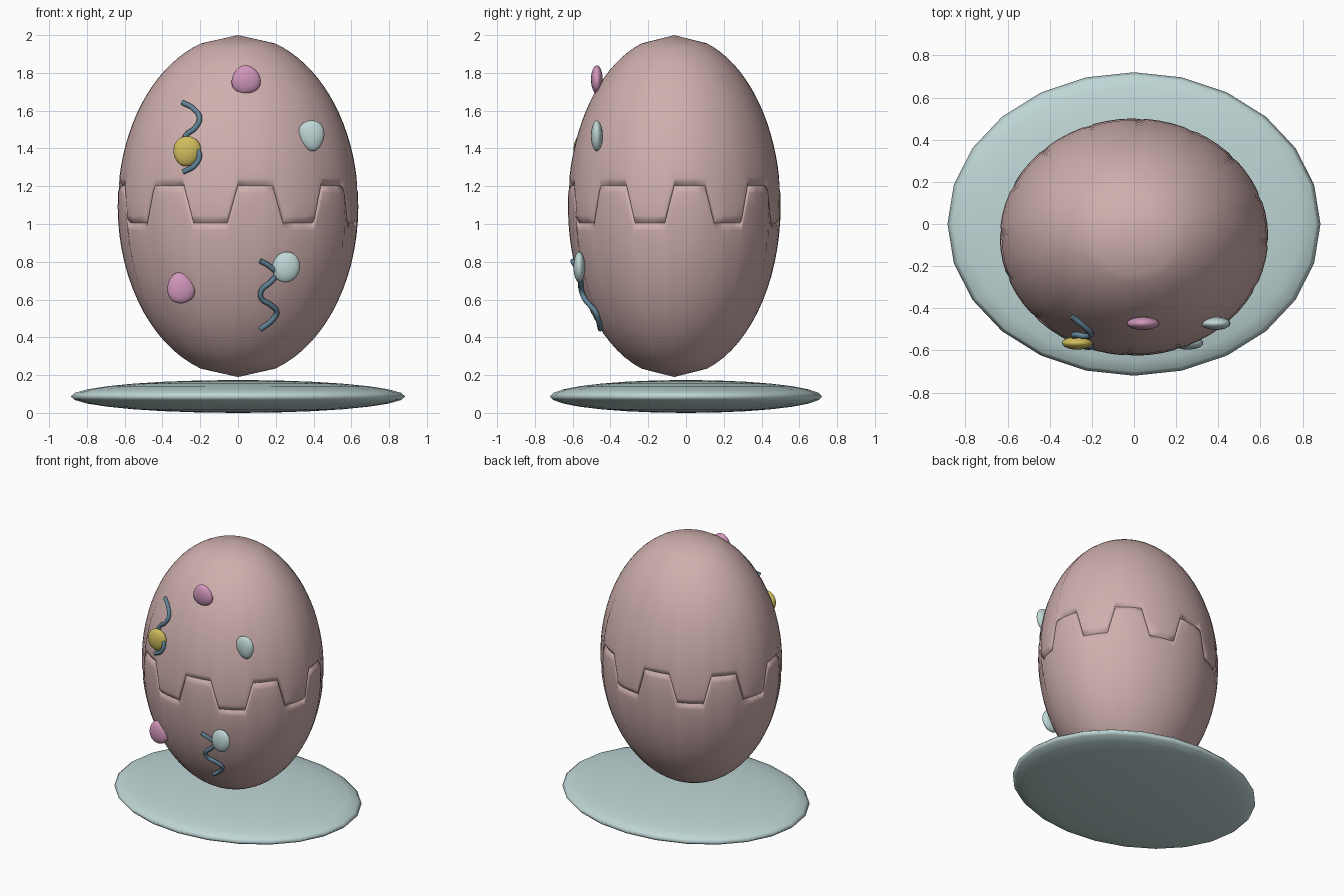
import bpy, bmesh, math
from mathutils import Matrix

if "Cube" in bpy.data.objects:
    bpy.data.objects.remove(bpy.data.objects["Cube"])

CY, CZ = -0.062, 1.095            # egg centre
RX, RY, RZ = 0.637, 0.563, 0.905  # egg radii


def material(name, rgb):
    m = bpy.data.materials.new(name)
    m.diffuse_color = (*rgb, 1)
    m.use_nodes = True
    m.node_tree.nodes["Principled BSDF"].inputs["Base Color"].default_value = m.diffuse_color
    return m


SHELL = material("dusty pink shell", (0.62, 0.43, 0.42))
BLUE = material("pale blue", (0.52, 0.67, 0.67))
PINK = material("orchid pink", (0.64, 0.31, 0.50))
GOLD = material("mustard yellow", (0.63, 0.51, 0.11))
STEEL = material("steel blue", (0.12, 0.23, 0.31))


def finish(bm, name, mat):
    bmesh.ops.recalc_face_normals(bm, faces=bm.faces)
    for f in bm.faces:
        f.smooth = True
    me = bpy.data.meshes.new(name)
    bm.to_mesh(me)
    bm.free()
    me.materials.append(mat)
    ob = bpy.data.objects.new(name, me)
    bpy.context.collection.objects.link(ob)
    return ob


# Eight trapezoid teeth: (angle in degrees, height of the crack)
HIGH, LOW = 1.205, 1.005
TOOTH = [(0, HIGH), (6, HIGH), (12, HIGH), (17.3, HIGH),
         (22.7, LOW), (28.5, LOW), (34.5, LOW), (39.8, LOW)]
COLUMNS = [(math.radians(45 * k + a), z) for k in range(8) for a, z in TOOTH]


def half_shell(name, side):
    """side 1 is above the crack, -1 below; the lip curls inward."""
    bm = bmesh.new()
    pole = bm.verts.new((0, CY, CZ + side * RZ))
    steps, cap = 16, math.radians(18)
    cols = []
    for az, edge in COLUMNS:
        def theta(z):
            return math.acos(side * (z - CZ) / RZ)
        rows = [(theta(edge), 0.972), (theta(edge + side * 0.012), 0.987),
                (theta(edge + side * 0.028), 0.998)]
        start = theta(edge + side * 0.04)
        rows += [(start + (cap - start) * i / steps, 1) for i in range(steps + 1)]
        cols.append([bm.verts.new((RX * s * math.sin(t) * math.sin(az),
                                   CY - RY * s * math.sin(t) * math.cos(az),
                                   CZ + side * RZ * math.cos(t))) for t, s in rows])
    for i, a in enumerate(cols):
        b = cols[(i + 1) % len(cols)]
        for j in range(len(a) - 1):
            bm.faces.new((a[j], b[j], b[j + 1], a[j + 1]))
        bm.faces.new((a[-1], b[-1], pole))
    # orient outward explicitly, since each shell is open at the crack
    ob = finish(bm, name, SHELL)
    me = ob.data
    p = me.polygons[len(me.polygons) // 2]
    if p.normal.dot(p.center - Matrix.Translation((0, CY, CZ)).translation) < 0:
        me.flip_normals()
    return ob


half_shell("upper_shell", 1)
half_shell("lower_shell", -1)


def ellipsoid(name, centre, radii, mat, segs, rings, taper=0.0, tilt=0.0):
    bm = bmesh.new()
    bmesh.ops.create_uvsphere(bm, u_segments=segs, v_segments=rings, radius=1)
    for v in bm.verts:
        v.co.x *= 1 + taper * v.co.z
    bm.transform(Matrix.Translation(centre)
                 @ Matrix.Rotation(math.radians(tilt), 4, 'Y')
                 @ Matrix.Diagonal((*radii, 1)))
    return finish(bm, name, mat)


# Flattened base dish
ellipsoid("base_dish", (0, 0, 0.087), (0.885, 0.72, 0.087), BLUE, 24, 14)

# Decorative spots: centre, half width, half height, taper, tilt
SPOTS = [("top_pink_spot", (0.042, -0.472, 1.765), 0.077, 0.076, -0.15, -8, PINK),
         ("top_blue_spot", (0.39, -0.472, 1.467), 0.068, 0.082, 0.18, -8, BLUE),
         ("yellow_spot", (-0.27, -0.565, 1.385), 0.073, 0.08, 0.08, 12, GOLD),
         ("low_blue_spot", (0.255, -0.565, 0.772), 0.073, 0.082, 0.0, 15, BLUE),
         ("low_pink_spot", (-0.303, -0.50, 0.662), 0.073, 0.083, -0.15, -12, PINK)]
for name, c, w, h, taper, tilt, mat in SPOTS:
    ellipsoid(name, c, (w, 0.031, h), mat, 20, 12, taper, tilt)


def squiggle(name, pts, lift):
    """Round cord laid on the front of the egg through (x, z) points."""
    cu = bpy.data.curves.new(name, 'CURVE')
    cu.dimensions = '3D'
    cu.bevel_depth, cu.bevel_resolution = 0.014, 2
    cu.resolution_u, cu.use_fill_caps = 6, True
    sp = cu.splines.new('BEZIER')
    sp.bezier_points.add(len(pts) - 1)
    for bp, (x, z) in zip(sp.bezier_points, pts):
        y = CY - RY * math.sqrt(1 - (x / RX) ** 2 - ((z - CZ) / RZ) ** 2) - lift
        bp.co = (x, y, z)
        bp.handle_left_type = bp.handle_right_type = 'AUTO'
    cu.materials.append(STEEL)
    bpy.context.collection.objects.link(bpy.data.objects.new(name, cu))


squiggle("upper_squiggle", [(-0.293, 1.642), (-0.235, 1.61), (-0.204, 1.56),
                            (-0.228, 1.508), (-0.275, 1.47), (-0.285, 1.435),
                            (-0.23, 1.405), (-0.205, 1.37), (-0.225, 1.315),
                            (-0.29, 1.275)], 0.012)
squiggle("lower_squiggle", [(0.118, 0.805), (0.175, 0.77), (0.202, 0.735),
                            (0.175, 0.695), (0.125, 0.65), (0.122, 0.61),
                            (0.175, 0.57), (0.205, 0.535), (0.185, 0.495),
                            (0.118, 0.442)], 0.015)
